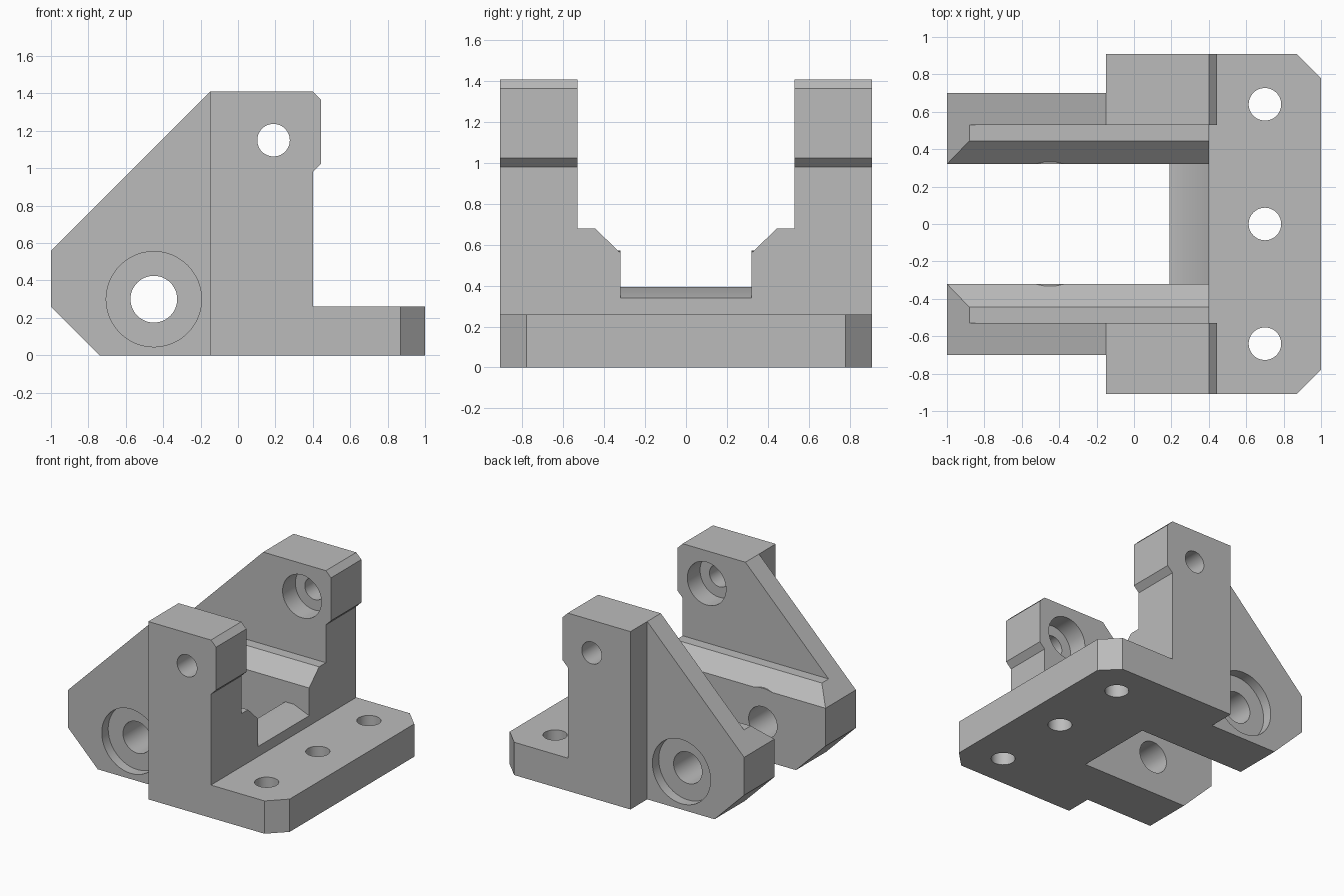
import bpy, bmesh, math

if "Cube" in bpy.data.objects:
    bpy.data.objects.remove(bpy.data.objects["Cube"])

grey = bpy.data.materials.new("machined grey")
grey.use_nodes = True
colour = (0.5, 0.5, 0.5, 1)
grey.diffuse_color = colour
grey.node_tree.nodes["Principled BSDF"].inputs["Base Color"].default_value = colour


def prism(name, points, axis, start, end):
    """Extrude a flat outline along one axis; the outline uses the other two in order."""
    def place(p, depth):
        co = list(p)
        co.insert("xyz".index(axis), depth)
        return co
    bm = bmesh.new()
    low = [bm.verts.new(place(p, start)) for p in points]
    high = [bm.verts.new(place(p, end)) for p in points]
    bm.faces.new(low)
    bm.faces.new(high[::-1])
    n = len(points)
    for i in range(n):
        j = (i + 1) % n
        bm.faces.new((low[j], low[i], high[i], high[j]))
    bmesh.ops.recalc_face_normals(bm, faces=bm.faces)
    mesh = bpy.data.meshes.new(name)
    bm.to_mesh(mesh)
    bm.free()
    mesh.materials.append(grey)
    obj = bpy.data.objects.new(name, mesh)
    bpy.context.collection.objects.link(obj)
    return obj


def box(name, x0, x1, y0, y1, z0, z1):
    return prism(name, [(x0, y0), (x1, y0), (x1, y1), (x0, y1)], "z", z0, z1)


def round_bar(name, centre, radius, axis, start, end, sides=48):
    a, b = centre
    turn = 2 * math.pi / sides
    ring = [(a + radius * math.cos(i * turn), b + radius * math.sin(i * turn))
            for i in range(sides)]
    return prism(name, ring, axis, start, end)


def combine(body, tool, operation="DIFFERENCE"):
    tool.hide_render = True
    mod = body.modifiers.new(tool.name, "BOOLEAN")
    mod.operation = operation
    mod.solver = "EXACT"
    mod.object = tool
    bpy.context.view_layer.objects.active = body
    bpy.ops.object.modifier_apply(modifier=mod.name)
    bpy.data.objects.remove(tool)


# Full-width body from the side outline: foot, towers with lipped heads, sloped arms
bracket = prism("clevis_bracket", [
    (-0.74, 0), (1, 0), (1, 0.26), (0.4, 0.26), (0.4, 0.98), (0.445, 1.025),
    (0.445, 1.365), (0.4, 1.41), (-0.15, 1.41), (-1, 0.56), (-1, 0.26)],
    "y", -0.91, 0.91)

# Stepped channel between the two arms
half = [(0.32, 0.395), (0.32, 0.56), (0.445, 0.68), (0.53, 0.68), (0.53, 2)]
channel = half + [(-y, z) for y, z in reversed(half)]
combine(bracket, prism("channel_cutter", channel, "x", -2, 2))

# Open slot behind the cross wall, and the wall's sloped top
combine(bracket, box("slot_cutter", -2, 0.19, -0.32, 0.32, -1, 1))
combine(bracket, prism("wall_slope_cutter", [(0.265, 0.395), (0.4, 0.34), (0.5, 0.34),
                                             (0.5, 0.6), (0.265, 0.6)], "y", -0.32, 0.32))

for side in (-1, 1):
    # Arms are thinner than the towers on the outside
    combine(bracket, box("arm_step_cutter", -2, -0.15, *sorted((side * 0.7, side * 2)), -1, 2))
    # Bevelled foot corners
    combine(bracket, prism("corner_cutter", [(0.87, side * 0.91), (1, side * 0.78),
                                             (1.2, side * 0.78), (1.2, side * 1.1),
                                             (0.87, side * 1.1)], "z", -1, 1))
    # Pivot boss flush with the inner face, then pivot bore and outer recess
    pivot = (-0.45, 0.3)
    combine(bracket, round_bar("pivot_boss", pivot, 0.272, "y", side * 0.32, side * 0.5), "UNION")
    combine(bracket, round_bar("pivot_bore", pivot, 0.125, "y", side * 0.2, side * 1))
    combine(bracket, round_bar("pivot_recess", pivot, 0.255, "y", side * 0.62, side * 1))
    # Tower bolt hole with a recess on the inside
    bolt = (0.19, 1.15)
    combine(bracket, round_bar("bolt_hole", bolt, 0.087, "y", side * 0.4, side * 1))
    combine(bracket, round_bar("bolt_recess", bolt, 0.17, "y", side * 0.4, side * 0.69))

# Mounting holes through the foot
for y in (-0.64, 0, 0.64):
    combine(bracket, round_bar("mounting_hole", (0.7, y), 0.087, "z", -1, 1))

bpy.ops.object.select_all(action="DESELECT")
bracket.select_set(True)
bpy.context.view_layer.objects.active = bracket
bpy.ops.object.shade_smooth_by_angle(angle=math.radians(30))
